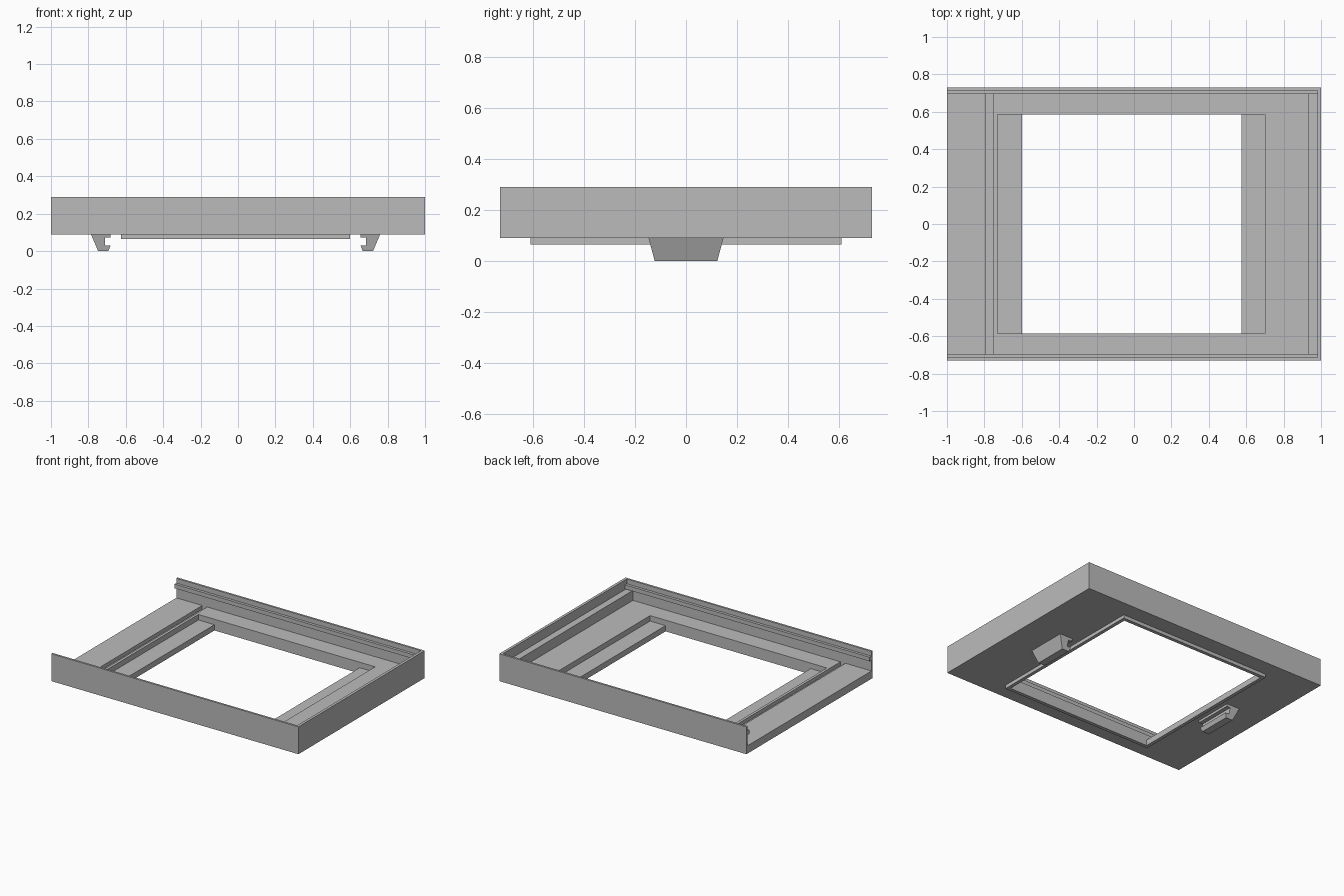
import bpy
import bmesh

cube = bpy.data.objects.get("Cube")
if cube:
    bpy.data.objects.remove(cube, do_unlink=True)

grey = bpy.data.materials.new("plain_grey")
grey.use_nodes = True
colour = (0.5, 0.5, 0.5, 1)
grey.diffuse_color = colour
grey.node_tree.nodes["Principled BSDF"].inputs["Base Color"].default_value = colour

FLOOR, BASE, TOP = 0.147, 0.09, 0.29
HALF_X, HALF_Y = 1.0, 0.73
INNER_Y = 0.715


def prism(name, profile, y0, y1, slope=0.0):
    """Extrude an x-z profile along y; slope narrows the ends below BASE."""
    bm = bmesh.new()
    rings = []
    for y, side in ((y0, 1), (y1, -1)):
        rings.append([bm.verts.new((x, y + side * slope * (BASE - z), z)) for x, z in profile])
    for ring in rings:
        bm.faces.new(ring)
    count = len(profile)
    for i in range(count):
        j = (i + 1) % count
        bm.faces.new((rings[0][i], rings[0][j], rings[1][j], rings[1][i]))
    bmesh.ops.recalc_face_normals(bm, faces=bm.faces)
    mesh = bpy.data.meshes.new(name)
    bm.to_mesh(mesh)
    bm.free()
    mesh.materials.append(grey)
    obj = bpy.data.objects.new(name, mesh)
    bpy.context.collection.objects.link(obj)
    return obj


def rect(x0, x1, z0, z1):
    return [(x0, z0), (x1, z0), (x1, z1), (x0, z1)]


def combine(target, tool, operation):
    """Apply a boolean and discard the tool object."""
    mod = target.modifiers.new(operation.lower(), "BOOLEAN")
    mod.operation, mod.solver, mod.object = operation, "EXACT", tool
    bpy.context.view_layer.objects.active = target
    bpy.ops.object.modifier_apply(modifier=mod.name)
    bpy.data.objects.remove(tool, do_unlink=True)


# Tray: block hollowed with one open end, a cross groove and an end shelf
tray = prism("tray", rect(-HALF_X, HALF_X, BASE, TOP), -HALF_Y, HALF_Y)
cavity = [(-1.1, 0.4), (-1.1, FLOOR), (-0.79, FLOOR), (-0.79, 0.12), (-0.75, 0.12),
          (-0.75, FLOOR), (0.93, FLOOR), (0.93, 0.22), (0.98, 0.22), (0.98, 0.4)]
combine(tray, prism("cavity_cutter", cavity, -INNER_Y, INNER_Y), "DIFFERENCE")

# Lip under the floor
combine(tray, prism("lip", rect(-0.625, 0.60, 0.065, 0.10), -0.61, 0.61), "UNION")

# Window with a sunken ledge at each end
window = [(-0.73, 0.3), (-0.73, 0.107), (-0.60, 0.107), (-0.60, 0),
          (0.575, 0), (0.575, 0.107), (0.70, 0.107), (0.70, 0.3)]
combine(tray, prism("window_cutter", window, -0.585, 0.585), "DIFFERENCE")

# Slide rails inside the long walls
for name, side in (("front_rail", -1), ("back_rail", 1)):
    ends = sorted((side * 0.695, side * INNER_Y))
    prism(name, rect(-HALF_X, 0.98, 0.225, 0.255), *ends)

# Hooked clips below, facing each other
clip = [(0.773, BASE), (0.735, 0), (0.68, 0), (0.668, 0.03), (0.698, 0.03),
        (0.698, 0.073), (0.668, 0.073), (0.668, BASE)]
for name, side in (("right_clip", -1), ("left_clip", 1)):
    prism(name, [(side * x - 0.013, z) for x, z in clip], -0.147, 0.147, slope=0.27)
